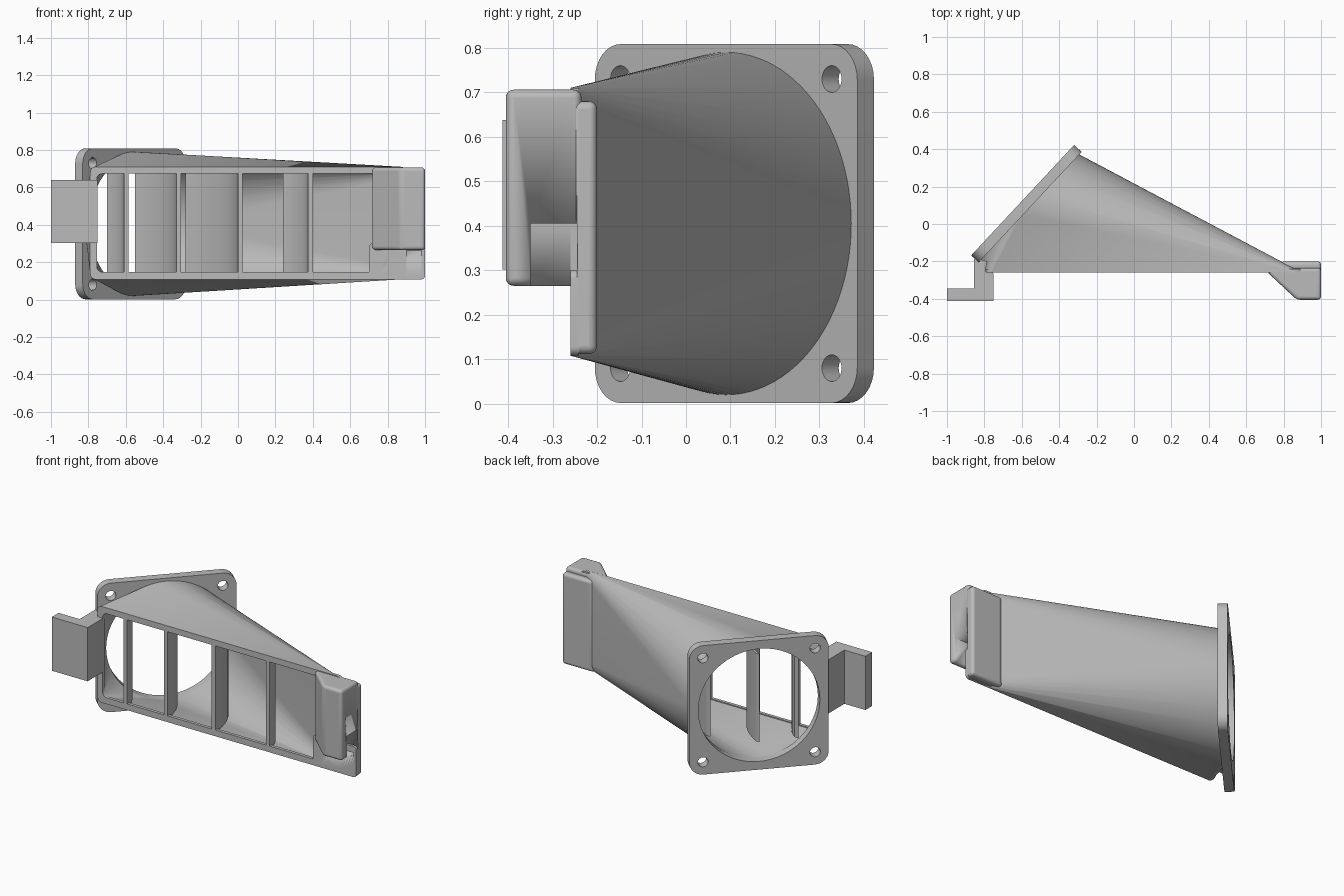
import bpy, bmesh, math
from mathutils import Matrix, Vector

old = bpy.data.objects.get("Cube")
if old:
    bpy.data.objects.remove(old, do_unlink=True)

grey = bpy.data.materials.new("plain grey")
grey.use_nodes = True
colour = (0.5, 0.5, 0.5, 1)
grey.diffuse_color = colour
grey.node_tree.nodes["Principled BSDF"].inputs["Base Color"].default_value = colour


def smooth(obj):
    bpy.ops.object.select_all(action='DESELECT')
    obj.select_set(True)
    bpy.context.view_layer.objects.active = obj
    bpy.ops.object.shade_smooth_by_angle(angle=math.radians(30))


def add_mesh(name, bm):
    mesh = bpy.data.meshes.new(name)
    bm.to_mesh(mesh)
    bm.free()
    mesh.materials.append(grey)
    obj = bpy.data.objects.new(name, mesh)
    bpy.context.collection.objects.link(obj)
    smooth(obj)
    return obj


def circle(cx, cy, r, n=96):
    return [(cx + r * math.cos(math.tau * i / n), cy + r * math.sin(math.tau * i / n)) for i in range(n)]


def rounded_rect(x0, x1, y0, y1, r, steps=8):
    corners = [(x1 - r, y1 - r), (x0 + r, y1 - r), (x0 + r, y0 + r), (x1 - r, y0 + r)]
    return [(cx + r * math.cos(math.pi / 2 * (k + i / steps)), cy + r * math.sin(math.pi / 2 * (k + i / steps)))
            for k, (cx, cy) in enumerate(corners) for i in range(steps + 1)]


def plate(name, loops, depth, matrix):
    """Filled outline with holes, extruded evenly about its own plane."""
    curve = bpy.data.curves.new(name, 'CURVE')
    curve.dimensions, curve.fill_mode, curve.extrude = '2D', 'BOTH', depth / 2
    for loop in loops:
        spline = curve.splines.new('POLY')
        spline.points.add(len(loop) - 1)
        for point, (x, y) in zip(spline.points, loop):
            point.co = (x, y, 0, 1)
        spline.use_cyclic_u = True
    temp = bpy.data.objects.new(name + "_outline", curve)
    bpy.context.collection.objects.link(temp)
    bpy.context.view_layer.update()
    bm = bmesh.new()
    bm.from_mesh(temp.to_mesh())
    temp.to_mesh_clear()
    bpy.data.objects.remove(temp, do_unlink=True)
    bmesh.ops.remove_doubles(bm, verts=bm.verts, dist=1e-5)
    bmesh.ops.recalc_face_normals(bm, faces=bm.faces)
    bm.transform(matrix)
    return add_mesh(name, bm)


def prism(name, outline, z0, z1, bevel=0):
    """Solid with a plan outline between two heights."""
    bm = bmesh.new()
    face = bm.faces.new([bm.verts.new((x, y, z0)) for x, y in outline])
    new = bmesh.ops.extrude_face_region(bm, geom=[face])["geom"]
    bmesh.ops.translate(bm, verts=[v for v in new if isinstance(v, bmesh.types.BMVert)], vec=(0, 0, z1 - z0))
    bmesh.ops.recalc_face_normals(bm, faces=bm.faces)
    obj = add_mesh(name, bm)
    if bevel:
        mod = obj.modifiers.new("rounding", 'BEVEL')
        mod.width, mod.segments = bevel, 5
    return obj


def box(x0, x1, y0, y1):
    return [(x0, y0), (x1, y0), (x1, y1), (x0, y1)]


# Round inlet plane, turned about the vertical
turn = math.radians(47)
along = Vector((math.cos(turn), math.sin(turn), 0))
inward = Vector((math.sin(turn), -math.cos(turn), 0))
inlet = Vector((-0.555, 0.09, 0.405))
thick = 0.055
flange_matrix = Matrix.Translation(inlet - inward * thick / 2) @ Matrix.Rotation(turn, 4, 'Z') @ Matrix.Rotation(math.pi / 2, 4, 'X')
front_y = -0.26
front_matrix = Matrix.Translation((0, front_y + 0.01, 0)) @ Matrix.Rotation(math.pi / 2, 4, 'X')

# Mounting flange with large opening and four screw holes
h, s = 0.4035, 0.325
holes = [circle(a * s, b * s, 0.03, 32) for a in (-1, 1) for b in (-1, 1)]
plate("mounting_flange", [rounded_rect(-h, h, -h, h, 0.08), circle(0, 0, 0.352)] + holes, thick, flange_matrix)


# Duct walls: hull between round inlet and long front opening
def duct(name, radius, outline, flip):
    bm = bmesh.new()
    for x, y in circle(0, 0, radius):
        bm.verts.new(inlet + along * x + Vector((0, 0, y)))
    for x, z in outline:
        bm.verts.new((x, front_y, z))
    bmesh.ops.convex_hull(bm, input=bm.verts)
    bmesh.ops.recalc_face_normals(bm, faces=bm.faces)
    caps = [f for f in bm.faces if f.normal.dot(-inward) > 0.9995 or f.normal.y < -0.9995]
    bmesh.ops.delete(bm, geom=caps, context='FACES')
    if flip:
        bmesh.ops.reverse_faces(bm, faces=bm.faces)
    return add_mesh(name, bm)


duct("duct_outer_wall", 0.385, rounded_rect(-0.79, 0.9, 0.108, 0.71, 0.03), False)
duct("duct_inner_wall", 0.352, rounded_rect(-0.755, 0.83, 0.147, 0.673, 0.03), True)

# Front rim
plate("front_rim", [rounded_rect(-0.79, 0.9, 0.108, 0.71, 0.03),
                    rounded_rect(-0.755, 0.8, 0.147, 0.673, 0.03)], 0.02, front_matrix)


# Curved guide vanes
def vane(name, x, dx, dy, width=0.025):
    path = []
    for i in range(13):
        t = i / 12
        path.append((x - dx * t * t, front_y + 1.2 * t * (1 - t) * dy + dy * t * t))
    back = [(px + width, py) for px, py in reversed(path)]
    prism(name, path + back, 0.135, 0.685)


for i, (x, dx, dy) in enumerate([(-0.61, 0.09, 0.15), (-0.33, 0.22, 0.32), (0.0, 0.28, 0.42), (0.375, 0.135, 0.2)]):
    vane(f"guide_vane_{i + 1}", x, dx, dy)

# Side bracket, L-shaped in plan
prism("side_bracket", [(-1, -0.412), (-0.752, -0.412), (-0.752, -0.265), (-0.785, -0.2), (-0.82, -0.19),
                       (-0.855, -0.185), (-0.855, -0.345), (-1, -0.345)], 0.302, 0.638)

# Closed tail end: front nose, back block and lower lip
nose = prism("tail_nose", [(0.71, -0.255), (0.87, -0.405), (1, -0.405), (1, -0.235), (0.74, -0.235)], 0.265, 0.706, 0.028)
block = prism("tail_block", [(0.73, -0.26), (1, -0.26), (1, -0.2), (0.79, -0.2)], 0.112, 0.68, 0.018)
plate("tail_lip", [rounded_rect(0.7, 1, 0.108, 0.3, 0.02)], 0.02, front_matrix)

# Notch in the tail's outer side
cutter = prism("notch_cutter", box(0.9, 1.1, -0.35, -0.245), 0.262, 0.405)
cutter.hide_render = True
cutter.hide_set(True)
cutter.display_type = 'WIRE'
for obj in (nose, block):
    mod = obj.modifiers.new("notch", 'BOOLEAN')
    mod.operation, mod.object, mod.solver = 'DIFFERENCE', cutter, 'EXACT'
